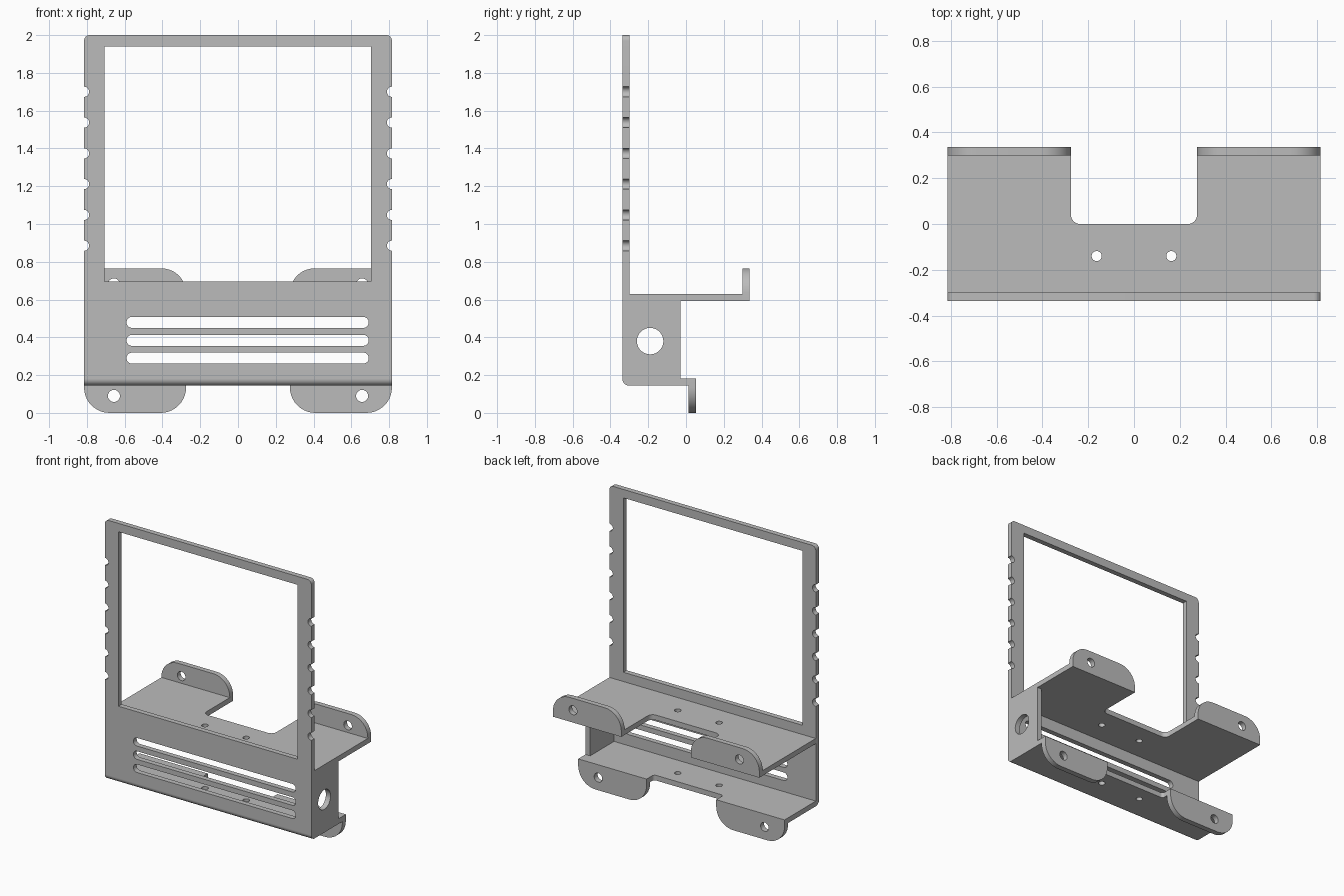
import bpy, bmesh
from math import sin, cos, pi, radians
from mathutils import Matrix, Vector

cube = bpy.data.objects.get("Cube")
if cube:
    bpy.data.objects.remove(cube, do_unlink=True)

grey = bpy.data.materials.new("bracket grey")
grey.use_nodes = True
GREY = (0.5, 0.5, 0.5, 1)
grey.diffuse_color = GREY
grey.node_tree.nodes["Principled BSDF"].inputs["Base Color"].default_value = GREY

# Sheet directions: (local x, local y, local z) in world axes
X, Y, Z = Vector((1, 0, 0)), Vector((0, 1, 0)), Vector((0, 0, 1))
PLANES = {"front": (X, Z, -Y), "top": (X, Y, Z), "side": (Y, Z, X)}

W = 0.815          # half width
D = 0.337          # half depth
T = 0.037          # sheet thickness
TAB_IN = 0.275     # inner end of the tabs
FLOOR, SHELF = 0.145, 0.592


def fillet(corners, steps=10):
    """Polygon from (x, y, radius) corners."""
    out = []
    for i, (x, y, r) in enumerate(corners):
        p = Vector((x, y))
        if r == 0:
            out.append(p)
            continue
        a = (Vector(corners[i - 1][:2]) - p).normalized()
        b = (Vector(corners[(i + 1) % len(corners)][:2]) - p).normalized()
        for k in range(steps + 1):
            t = k / steps * pi / 2
            out.append(p + a * r * (1 - sin(t)) + b * r * (1 - cos(t)))
    return out


def rect(x0, x1, y0, y1, r=0):
    return fillet([(x0, y0, r), (x1, y0, r), (x1, y1, r), (x0, y1, r)])


def circle(x, y, r, start=0, sweep=360, n=32):
    return [Vector((x + r * cos(radians(start + sweep * k / n)),
                    y + r * sin(radians(start + sweep * k / n)))) for k in range(n + (sweep != 360))]


def sheet(name, plane, lo, hi, outline, holes=()):
    """Flat sheet with holes, between lo and hi along its normal."""
    curve = bpy.data.curves.new(name, "CURVE")
    curve.dimensions = "2D"
    curve.fill_mode = "BOTH"
    curve.extrude = (hi - lo) / 2
    for loop in [outline, *holes]:
        s = curve.splines.new("POLY")
        s.points.add(len(loop) - 1)
        for pt, co in zip(s.points, loop):
            pt.co = (co.x, co.y, 0, 1)
        s.use_cyclic_u = True
    temp = bpy.data.objects.new(name + " outline", curve)
    bpy.context.collection.objects.link(temp)
    deps = bpy.context.evaluated_depsgraph_get()
    mesh = bpy.data.meshes.new_from_object(temp.evaluated_get(deps))
    bpy.data.objects.remove(temp, do_unlink=True)
    bpy.data.curves.remove(curve)

    ax, ay, az = PLANES[plane]
    m = Matrix((ax, ay, az)).transposed().to_4x4()
    m.translation = Vector(map(abs, az)) * (lo + hi) / 2
    mesh.transform(m)
    bm = bmesh.new()
    bm.from_mesh(mesh)
    bmesh.ops.remove_doubles(bm, verts=bm.verts, dist=0.0002)
    bmesh.ops.recalc_face_normals(bm, faces=bm.faces)
    bm.to_mesh(mesh)
    bm.free()
    mesh.materials.clear()
    mesh.materials.append(grey)
    obj = bpy.data.objects.new(name, mesh)
    bpy.context.collection.objects.link(obj)
    bpy.ops.object.select_all(action="DESELECT")
    obj.select_set(True)
    bpy.context.view_layer.objects.active = obj
    bpy.ops.object.shade_smooth_by_angle()
    return obj


# Front frame: notched edges, large window and three slots
notches = [0.885 + 0.163 * i for i in range(6)]
bottom = FLOOR + T
outline = [Vector((-W, bottom)), Vector((W, bottom))]
for z in notches:
    outline += circle(W, z, 0.027, 270, -180, 14)
corner = rect(-W, W, 0, 2, 0.03)
outline += corner[len(corner) // 2:]
for z in reversed(notches):
    outline += circle(-W, z, 0.027, 90, -180, 14)
window = rect(-0.708, 0.705, 0.695, 1.94)
slots = [rect(-0.59, 0.692, z - 0.029, z + 0.029, 0.0285) for z in (0.29, 0.384, 0.479)]
sheet("front_frame", "front", -D, -D + T, outline, [window, *slots])

# Rounded bend joining frame and floor
sheet("front_bend", "side", -W, W,
      fillet([(-D, FLOOR, T * 0.95), (-D + T, FLOOR, 0), (-D + T, bottom, 0), (-D, bottom, 0)]))

# Shelf and floor, each with a rear cutout and two screw holes
def deck(name, z, back, cut, r):
    outline = fillet([(-W, -D + T, 0), (W, -D + T, 0), (W, back, 0), (TAB_IN, back, 0),
                      (TAB_IN, cut, r), (-TAB_IN, cut, r), (-TAB_IN, back, 0), (-W, back, 0)])
    holes = [circle(s * 0.163, -0.14, 0.022) for s in (-1, 1)]
    sheet(name, "top", z, z + T, outline, holes)


deck("shelf", SHELF, D - T, 0, 0.04)
deck("floor", FLOOR, 0.013, -0.03, 0.02)

# Mounting tabs: upper pair stands up, lower pair hangs down
for side, s in (("left", 1), ("right", -1)):
    x0, x1 = sorted((s * TAB_IN, s * W))
    up = fillet([(x0, SHELF, 0), (x1, SHELF, 0), (x1, 0.765, 0.13), (x0, 0.765, 0.13)])
    sheet("upper_tab_" + side, "front", D - T, D, up, [circle(s * 0.657, 0.68, 0.032)])
    down = fillet([(x0, 0, 0.135), (x1, 0, 0.135), (x1, bottom, 0), (x0, bottom, 0)])
    sheet("lower_tab_" + side, "front", 0.013, 0.052, down, [circle(s * 0.657, 0.09, 0.032)])

# Single side wall with a round cable hole
sheet("side_wall", "side", W - T, W, rect(-D + T, -0.03, bottom, SHELF),
      [circle(-0.19, 0.38, 0.07, n=48)])
